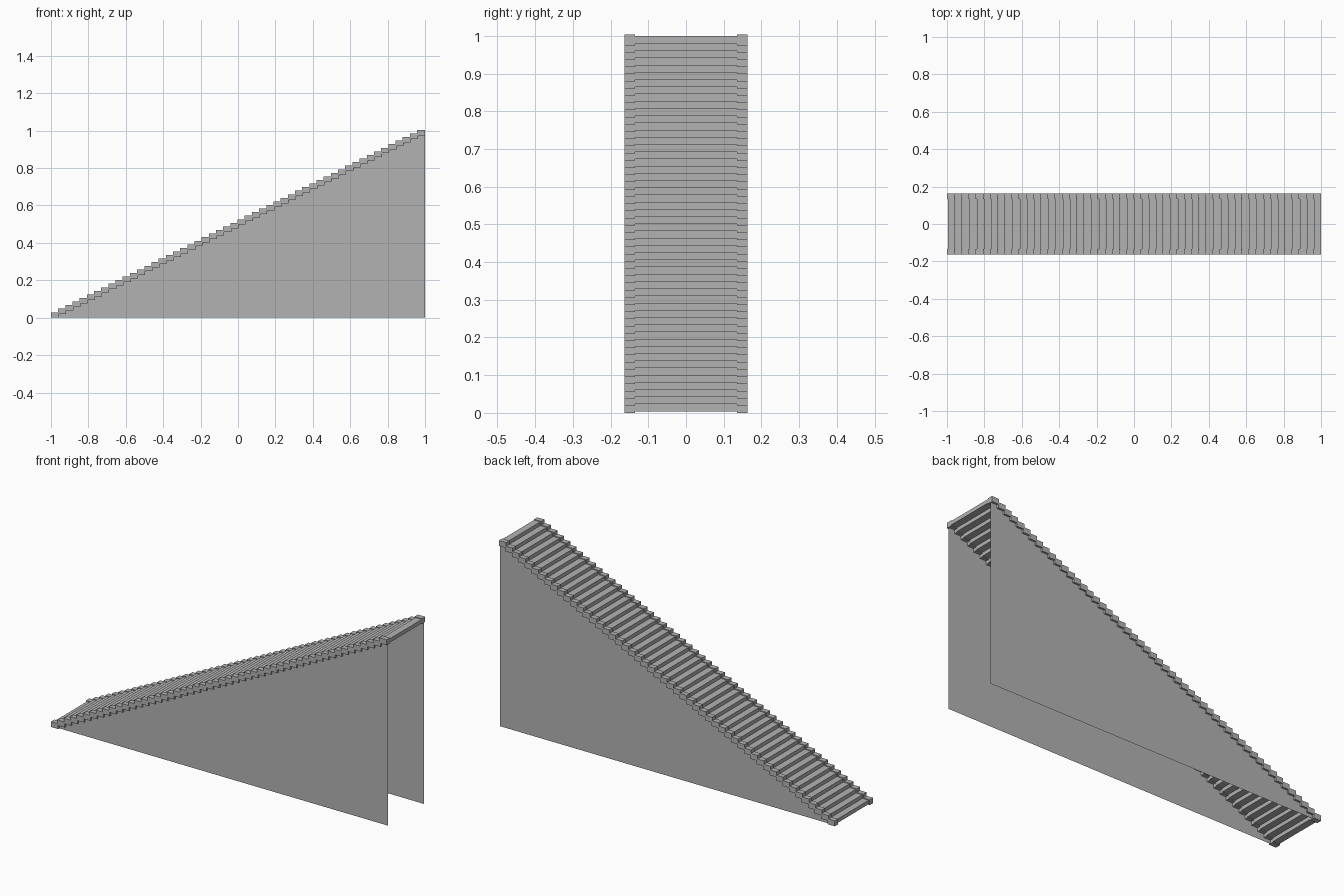
import bpy, bmesh
from mathutils import Matrix, Vector

if "Cube" in bpy.data.objects:
    bpy.data.objects.remove(bpy.data.objects["Cube"])

STEPS = 52
LENGTH = 0.043                          # depth of one step
DX = (2 - LENGTH) / (STEPS - 1)
TOP = 1.004
HALF_W, INNER = 0.163, 0.135

grey = bpy.data.materials.new("dark_grey")
grey.diffuse_color = (0.45, 0.45, 0.45, 1)
grey.use_nodes = True
grey.node_tree.nodes["Principled BSDF"].inputs["Base Color"].default_value = grey.diffuse_color


def make(name, bm):
    bmesh.ops.recalc_face_normals(bm, faces=bm.faces)
    me = bpy.data.meshes.new(name)
    bm.to_mesh(me)
    bm.free()
    me.materials.append(grey)
    ob = bpy.data.objects.new(name, me)
    bpy.context.collection.objects.link(ob)
    return ob


def add_box(bm, lo, hi):
    lo, hi = Vector(lo), Vector(hi)
    m = Matrix.Translation((lo + hi) / 2) @ Matrix.Diagonal((*(hi - lo), 1))
    bmesh.ops.create_cube(bm, size=1, matrix=m)


def flight(name, y0, y1, x_in, top, thick):
    dz = (TOP - 0.029) / (STEPS - 1)
    bm = bmesh.new()
    for i in range(STEPS):
        x = -1 + i * DX
        z = top - (STEPS - 1 - i) * dz
        add_box(bm, (x + x_in, y0, z - thick), (x + LENGTH, y1, z))
    make(name, bm)


# Treads, slightly set back and lower than the curb blocks
flight("treads", -INNER, INNER, 0.006, TOP - 0.004, 0.021)

for side, s in (("front", -1), ("back", 1)):
    # Raised curb blocks at the tread ends
    y0, y1 = sorted((s * INNER, s * HALF_W))
    flight(side + "_curb_blocks", y0, y1, 0, TOP, 0.029)

    # Thin triangular side wall
    bm = bmesh.new()
    y = s * 0.153
    bm.faces.new([bm.verts.new(p) for p in
                  ((-0.995, y, 0), (1, y, 0), (1, y, 0.99))])
    make(side + "_side_wall", bm)
